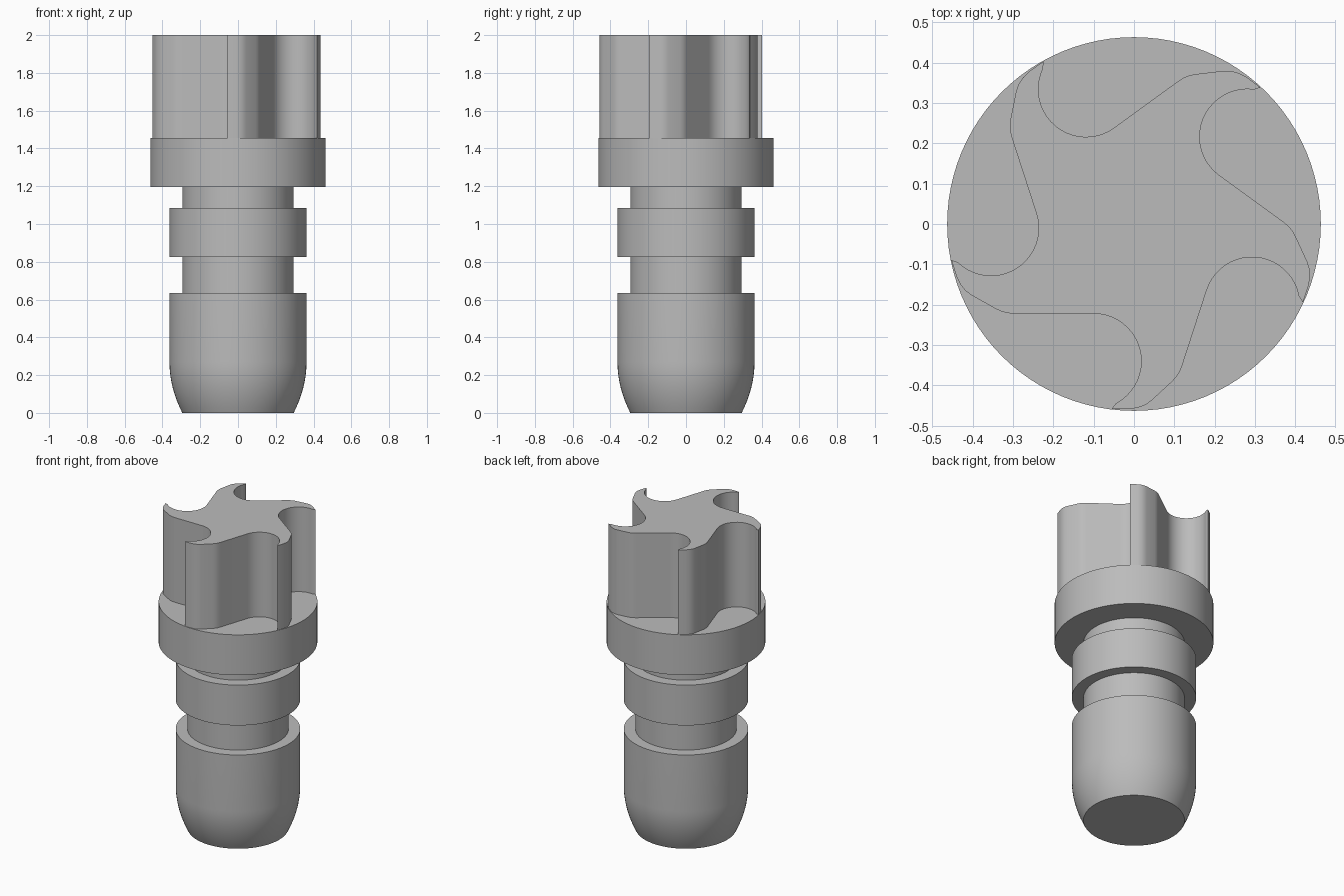
import bpy, bmesh, math
from mathutils import Vector, Matrix

old = bpy.data.objects.get("Cube")
if old:
    bpy.data.objects.remove(old, do_unlink=True)

grey = bpy.data.materials.new("plain grey")
grey.use_nodes = True
colour = (0.5, 0.5, 0.5, 1)
grey.diffuse_color = colour
grey.node_tree.nodes["Principled BSDF"].inputs["Base Color"].default_value = colour


def finish(name, bm):
    """Turn a bmesh into a smooth-shaded object with sharp edges kept."""
    bmesh.ops.recalc_face_normals(bm, faces=bm.faces)
    mesh = bpy.data.meshes.new(name)
    bm.to_mesh(mesh)
    bm.free()
    mesh.materials.append(grey)
    ob = bpy.data.objects.new(name, mesh)
    bpy.context.collection.objects.link(ob)
    bpy.ops.object.select_all(action='DESELECT')
    ob.select_set(True)
    bpy.context.view_layer.objects.active = ob
    bpy.ops.object.shade_smooth_by_angle(angle=math.radians(30))
    return ob


def lathe(name, profile, steps=96):
    """Revolve (radius, z) points about z and cap both ends."""
    bm = bmesh.new()
    rings = [[bm.verts.new((r * math.cos(i * math.tau / steps),
                            r * math.sin(i * math.tau / steps), z))
              for i in range(steps)] for r, z in profile]
    for low, high in zip(rings, rings[1:]):
        for i in range(steps):
            j = (i + 1) % steps
            bm.faces.new((low[i], low[j], high[j], high[i]))
    bm.faces.new(rings[0])
    bm.faces.new(rings[-1])
    return finish(name, bm)


# Stepped shaft: rounded nose, two grooves, a collar and the wide flange
NECK, BODY, FLANGE = 0.295, 0.363, 0.463
NOSE_TOP, NOSE_STEPS = 0.27, 10
nose = []
for i in range(NOSE_STEPS + 1):
    z = NOSE_TOP * i / NOSE_STEPS
    nose.append((BODY - (BODY - NECK) * (1 - z / NOSE_TOP) ** 2, z))
lathe("stepped_shaft", nose + [
    (BODY, 0.635), (NECK, 0.635), (NECK, 0.825), (BODY, 0.825),
    (BODY, 1.085), (NECK, 1.085), (NECK, 1.195), (FLANGE, 1.195),
    (FLANGE, 1.455)])

# One scooped pocket of the head: round scoop, straight wall, hooked tip
CENTRE, RADIUS = Vector((-0.10, -0.34)), 0.118
pocket = [Vector((-0.055, -0.458))]
for i in range(21):
    a = math.radians(-62 + 152 * i / 20)
    pocket.append(CENTRE + RADIUS * Vector((math.cos(a), math.sin(a))))
pocket += [Vector(p) for p in (
    (-0.295, -0.222), (-0.312, -0.221), (-0.328, -0.217), (-0.343, -0.210),
    (-0.402, -0.177), (-0.417, -0.166), (-0.430, -0.150), (-0.440, -0.130))]

# Five-armed swirling head, extruded up from the flange
bm = bmesh.new()
outline = []
for k in range(5):
    turn = Matrix.Rotation(-k * math.tau / 5, 2)
    outline += [bm.verts.new((*(turn @ p), 1.455)) for p in pocket]
base = bm.faces.new(outline)
extruded = bmesh.ops.extrude_face_region(bm, geom=[base], use_keep_orig=True)
for v in extruded["geom"]:
    if isinstance(v, bmesh.types.BMVert):
        v.co.z = 2.0
finish("swirl_head", bm)
